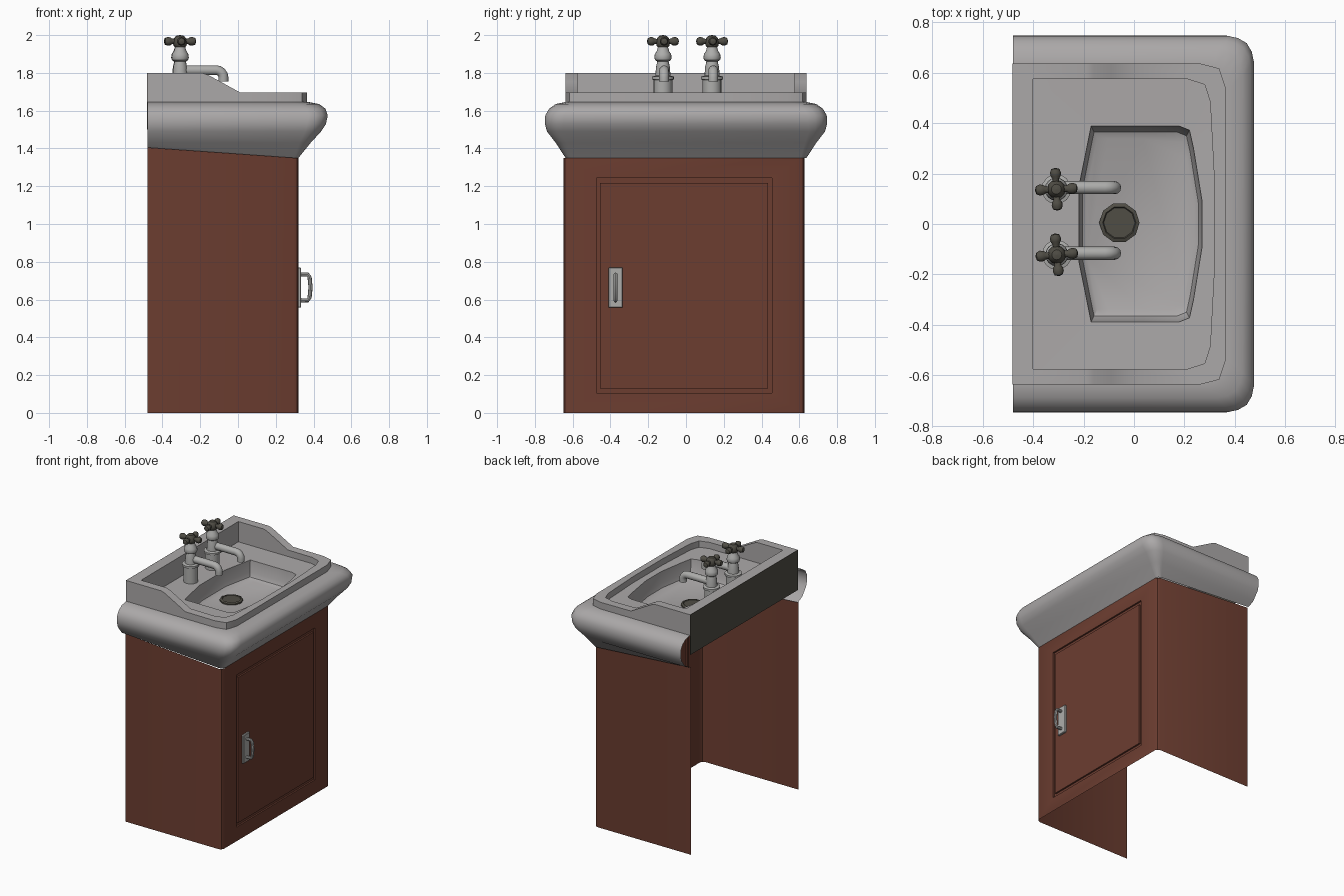
import bpy, bmesh, math
from mathutils import Matrix, Vector

if "Cube" in bpy.data.objects:
    bpy.data.objects.remove(bpy.data.objects["Cube"])


def material(name, rgb):
    m = bpy.data.materials.new(name)
    m.diffuse_color = (*rgb, 1)
    m.use_nodes = True
    m.node_tree.nodes["Principled BSDF"].inputs["Base Color"].default_value = m.diffuse_color
    return m


WOOD = material("brown_wood", (0.15, 0.047, 0.03))
PORCELAIN = material("grey_porcelain", (0.41, 0.395, 0.395))
METAL = material("light_metal", (0.42, 0.42, 0.41))
DARK = material("dark_metal", (0.08, 0.075, 0.06))


def finish(bm, name, mat, angle=35):
    bmesh.ops.remove_doubles(bm, verts=bm.verts, dist=0.0005)
    bmesh.ops.recalc_face_normals(bm, faces=bm.faces)
    me = bpy.data.meshes.new(name)
    bm.to_mesh(me)
    bm.free()
    me.materials.append(mat)
    ob = bpy.data.objects.new(name, me)
    bpy.context.collection.objects.link(ob)
    bpy.ops.object.select_all(action='DESELECT')
    ob.select_set(True)
    bpy.context.view_layer.objects.active = ob
    bpy.ops.object.shade_smooth_by_angle(angle=math.radians(angle))
    return ob


def skin(bm, rows, closed=True, cap_start=False, cap_end=False):
    """Join successive rows of points with quads."""
    vs = [[bm.verts.new(p) for p in r] for r in rows]
    n = len(rows[0])
    for a, b in zip(vs, vs[1:]):
        for i in range(n if closed else n - 1):
            j = (i + 1) % n
            bm.faces.new((a[i], a[j], b[j], b[i]))
    if cap_start:
        bm.faces.new(vs[0])
    if cap_end:
        bm.faces.new(vs[-1])


def lathe(bm, profile, matrix, sides=16):
    rows = []
    for r, z in profile:
        r = max(r, 0.001)
        rows.append([matrix @ Vector((r * math.cos(2 * math.pi * k / sides),
                                      r * math.sin(2 * math.pi * k / sides), z))
                     for k in range(sides)])
    skin(bm, rows, cap_start=True, cap_end=True)


def tube(bm, path, y, radius, sides=12):
    """Round tube along a path in the xz plane."""
    rows = []
    for i, (x, z) in enumerate(path):
        a, b = path[max(i - 1, 0)], path[min(i + 1, len(path) - 1)]
        t = Vector((b[0] - a[0], 0, b[1] - a[1])).normalized()
        nrm = Vector((-t.z, 0, t.x))
        rows.append([Vector((x, y, z)) + radius * (math.cos(q) * nrm + math.sin(q) * Vector((0, 1, 0)))
                     for q in [2 * math.pi * k / sides for k in range(sides)]])
    skin(bm, rows, cap_start=True, cap_end=True)


def box(name, lo, hi, mat, bevel=0):
    bm = bmesh.new()
    bmesh.ops.create_cube(bm, size=1)
    for v in bm.verts:
        v.co = [l + (c + 0.5) * (h - l) for l, h, c in zip(lo, hi, v.co)]
    if bevel:
        bmesh.ops.bevel(bm, geom=bm.edges[:], offset=bevel, segments=1, affect='EDGES')
    return finish(bm, name, mat)


def mirrored(half):
    return half + [(x, -y) for x, y in reversed(half)]


BACK = -0.48


def low(x):
    """Sloping joint between cabinet and basin."""
    return 1.405 - 0.055 * min(1, (x - BACK) / 0.78)


# Cabinet: open-backed sheet with rounded front corners and a grooved door
bm = bmesh.new()
Y0, Y1, FX = -0.648, 0.628, 0.32
for s, e in ((-1, Y0), (1, Y1)):
    pts = [(BACK, e), (0.295, e), (0.312, e - s * 0.008), (FX, e - s * 0.025)]
    skin(bm, [[(x, y, 0) for x, y in pts], [(x, y, low(x)) for x, y in pts]], closed=False)


def rect(x, y0, y1, z0, z1):
    return [(x, y0, z0), (x, y1, z0), (x, y1, z1), (x, y0, z1)]


door = (-0.475, 0.455, 0.105, 1.243)
inner = (-0.455, 0.435, 0.13, 1.218)
skin(bm, [rect(FX, Y0 + 0.025, Y1 - 0.025, 0, low(FX)), rect(FX, *door), rect(FX - 0.012, *door),
          rect(FX - 0.012, *inner), rect(FX, *inner)], cap_end=True)
finish(bm, "cabinet", WOOD)

# Door handle
box("handle_plate", (0.315, -0.411, 0.557), (0.334, -0.335, 0.77), METAL, 0.004)
bm = bmesh.new()
tube(bm, [(0.325, 0.596), (0.37, 0.596), (0.379, 0.61), (0.384, 0.664), (0.379, 0.718),
          (0.37, 0.732), (0.325, 0.732)], -0.373, 0.011, 8)
finish(bm, "door_handle", METAL)

# Basin apron: rolled profile swept round three sides (z, half width, front x, corner size)
bm = bmesh.new()
rows = []
for z, w, x, c in ((1.35, 0.638, 0.32, 0.03), (1.43, 0.69, 0.385, 0.06), (1.49, 0.736, 0.44, 0.085),
                   (1.53, 0.747, 0.466, 0.1), (1.575, 0.745, 0.475, 0.1), (1.61, 0.725, 0.463, 0.1),
                   (1.635, 0.69, 0.43, 0.1), (1.645, 0.64, 0.38, 0.1), (1.645, 0.62, 0.35, 0.1)):
    half = [(BACK, w), (x - c, w), (x - c * 0.62, w - c * 0.08), (x - c * 0.28, w - c * 0.28),
            (x - c * 0.08, w - c * 0.62), (x, w - c)]
    rows.append([(px, py, low(px) if z == 1.35 else z) for px, py in mirrored(half)])
skin(bm, rows, closed=False)
finish(bm, "basin_apron", PORCELAIN, 40)

# Basin top: raised lip, ledge and bowl
slope = [-0.19, -0.16, -0.09, 0.01]
outer = mirrored([(BACK, 0.15), (BACK, 0.637)] + [(x, 0.637) for x in slope]
                 + [(0.26, 0.637), (0.338, 0.617), (0.365, 0.535), (0.365, 0.18)])
rim = mirrored([(-0.4, 0.15), (-0.4, 0.575)] + [(x, 0.575) for x in slope]
               + [(0.21, 0.575), (0.28, 0.553), (0.302, 0.485), (0.318, 0.18)])
bowl = mirrored([(-0.218, 0.15), (-0.17, 0.388)] + [(x, 0.388) for x in (-0.12, -0.08, -0.03, 0.04)]
                + [(0.18, 0.388), (0.22, 0.372), (0.236, 0.3), (0.27, 0.09)])


def top(x):
    if x < slope[0]:
        return 1.8
    for k, z in zip(slope, (1.8, 1.79, 1.752, 1.697)):
        if abs(x - k) < 0.001:
            return z
    return 1.695


def level(loop, z, s=1.0):
    return [(0.02 + (x - 0.02) * s, y * s, z) for x, y in loop]


bm = bmesh.new()
skin(bm, [level(outer, 1.64), [(x, y, top(x)) for x, y in outer], [(x, y, top(x)) for x, y in rim],
          level(rim, 1.648), level(bowl, 1.645), level(bowl, 1.56, 0.975),
          level(bowl, 1.53, 0.94), level(bowl, 1.518, 0.87)], cap_end=True)
finish(bm, "basin_top", PORCELAIN, 35)
box("back_panel", (-0.482, -0.637, 1.5), (-0.479, 0.637, 1.8), DARK)

# Drain
bm = bmesh.new()
lathe(bm, [(0.08, 1.51), (0.08, 1.528), (0.066, 1.534), (0.062, 1.529)],
      Matrix.Translation((-0.058, 0.005, 0)), 10)
finish(bm, "drain", DARK, 20)

# Taps: turned body, bent spout and cross handle
for side, tx, ty, turn in (("left", -0.306, -0.122, 5), ("right", -0.308, 0.138, 3)):
    at = Matrix.Translation((tx, ty, 0))
    bm = bmesh.new()
    lathe(bm, [(0.05, 1.64), (0.05, 1.763), (0.059, 1.765), (0.059, 1.78), (0.04, 1.785), (0.037, 1.83),
               (0.03, 1.86), (0.042, 1.868), (0.046, 1.88), (0.043, 1.9), (0.033, 1.915), (0.024, 1.945)], at)
    finish(bm, side + "_tap_body", METAL)
    bm = bmesh.new()
    bend = [(-0.115 + 0.038 * math.sin(a), 1.776 + 0.038 * math.cos(a))
            for a in [math.radians(d) for d in (0, 22, 45, 68, 90)]]
    tube(bm, [(tx, 1.814)] + bend + [(-0.077, 1.755)], ty + 0.006, 0.026)
    finish(bm, side + "_tap_spout", METAL)
    bm = bmesh.new()
    lathe(bm, [(0.02, 1.93), (0.033, 1.942), (0.037, 1.96), (0.032, 1.982), (0.02, 1.996), (0, 2.0)], at, 12)
    for k in range(4):
        arm = (Matrix.Translation((tx, ty, 1.967)) @ Matrix.Rotation(math.radians(turn + 90 * k), 4, 'Z')
               @ Matrix.Rotation(math.radians(90), 4, 'Y'))
        lathe(bm, [(0.013, 0.02), (0.014, 0.042), (0.021, 0.052), (0.023, 0.066), (0.017, 0.08), (0, 0.085)],
              arm, 10)
    finish(bm, side + "_tap_handle", DARK)
